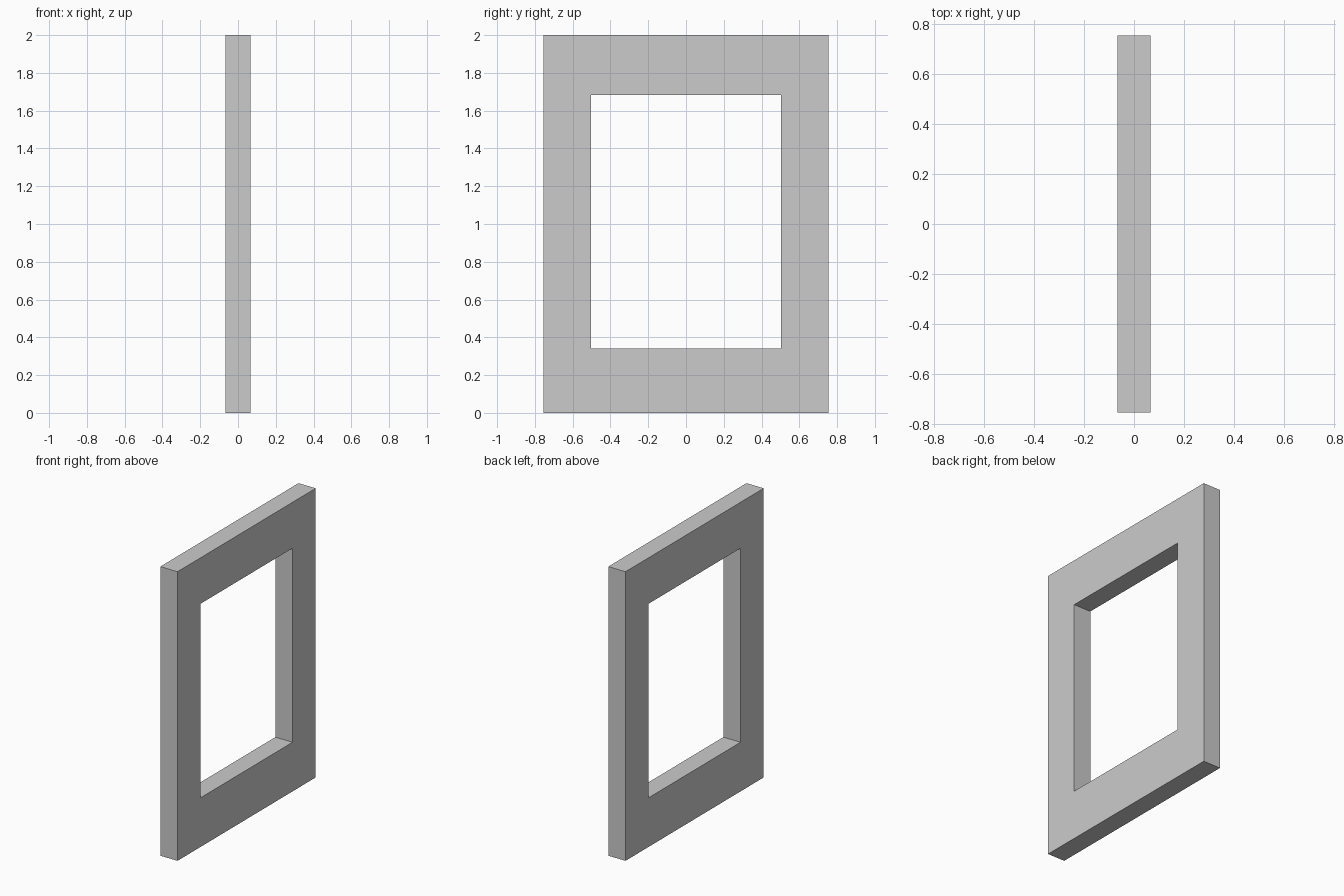
import bpy
import bmesh

if "Cube" in bpy.data.objects:
    bpy.data.objects.remove(bpy.data.objects["Cube"])

HALF_DEPTH = 0.066
OUTER = (-0.755, 0.755, 0.0, 2.0)      # y min, y max, z min, z max
OPENING = (-0.502, 0.502, 0.34, 1.682)


def rect(bm, x, bounds):
    y0, y1, z0, z1 = bounds
    return [bm.verts.new((x, y, z))
            for y, z in ((y0, z0), (y1, z0), (y1, z1), (y0, z1))]


# Window frame: four rectangular loops joined in a closed ring of faces
bm = bmesh.new()
loops = [rect(bm, HALF_DEPTH, OUTER), rect(bm, HALF_DEPTH, OPENING),
         rect(bm, -HALF_DEPTH, OPENING), rect(bm, -HALF_DEPTH, OUTER)]
for k, a in enumerate(loops):
    b = loops[(k + 1) % 4]
    for i in range(4):
        j = (i + 1) % 4
        bm.faces.new((a[i], a[j], b[j], b[i]))
bmesh.ops.recalc_face_normals(bm, faces=bm.faces)

mesh = bpy.data.meshes.new("window_frame")
bm.to_mesh(mesh)
bm.free()
bpy.context.collection.objects.link(bpy.data.objects.new("window_frame", mesh))
